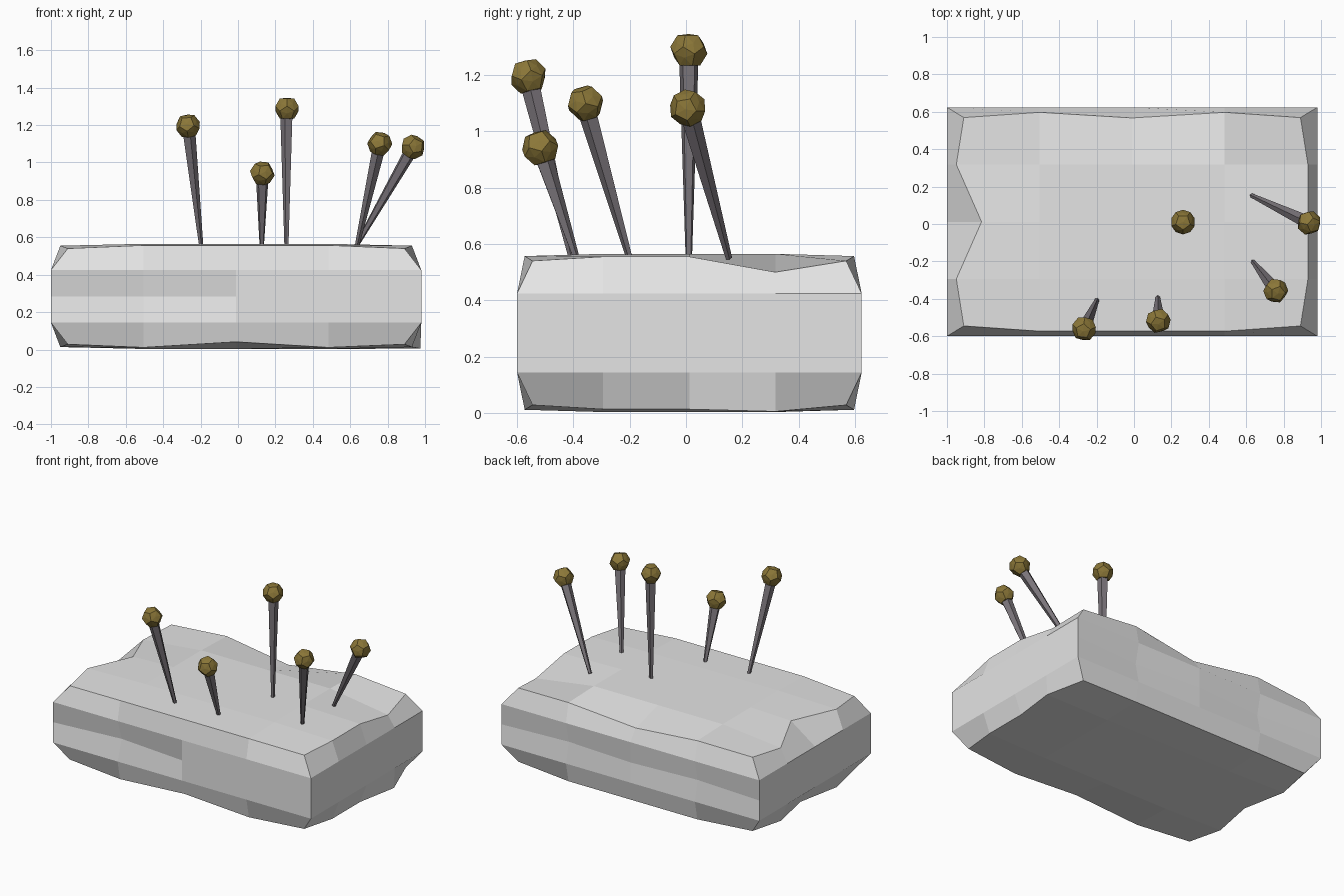
import bpy, bmesh
from mathutils import Vector, Matrix

if "Cube" in bpy.data.objects:
    bpy.data.objects.remove(bpy.data.objects["Cube"])


def material(name, rgb):
    m = bpy.data.materials.new(name)
    m.diffuse_color = (*rgb, 1)
    m.use_nodes = True
    m.node_tree.nodes["Principled BSDF"].inputs["Base Color"].default_value = m.diffuse_color
    return m


CLOTH = material("pale grey cloth", (0.78, 0.78, 0.78))
STEEL = material("dark steel", (0.20, 0.18, 0.20))
BRASS = material("dull brass", (0.26, 0.185, 0.04))


def add_object(name, bm, mat):
    bmesh.ops.recalc_face_normals(bm, faces=bm.faces)
    mesh = bpy.data.meshes.new(name)
    bm.to_mesh(mesh)
    bm.free()
    mesh.materials.append(mat)
    ob = bpy.data.objects.new(name, mesh)
    bpy.context.collection.objects.link(ob)
    return ob


# Cushion: 4x4x4 box with pulled-in rims and a few pressed dents
# dents keyed by grid position (-2..2 per axis), value is the shift
DENTS = {
    (-2, 0, 2): (0.135, 0, 0), (-2, 1, 2): (0, 0, -0.035),
    (0, 2, 2): (0, -0.03, -0.055), (2, 1, 2): (0, 0, -0.055),
    (0, -2, -2): (0, 0, 0.03), (-1, -2, 0): (0, 0.045, 0),
    (2, 1, -2): (0.045, 0, -0.008), (-2, 0, -2): (0.06, 0, 0),
    (1, 2, 0): (0, -0.03, 0), (-1, 2, 0): (0, -0.03, 0),
}
bm = bmesh.new()
bmesh.ops.create_cube(bm, size=2)
bmesh.ops.subdivide_edges(bm, edges=bm.edges[:], cuts=3, use_grid_fill=True)
for v in bm.verts:
    u, w, h = v.co
    key = tuple(round(c * 2) for c in v.co)
    x, y, z = -0.01 + 0.99 * u, 0.012 + 0.612 * w, 0.284 + 0.281 * h
    if abs(key[2]) == 2:
        side, end = abs(key[0]) == 2, abs(key[1]) == 2
        dx, dy, dz = 0, 0, 0
        if side and end:
            dx, dy, dz = 0.09, 0.055, 0.025
        elif side:
            dx, dz = 0.05, 0.01
        elif end:
            dy, dz = 0.027, 0.008
        x, y, z = x - dx * u, y - dy * w, z - dz * h
    v.co = Vector((x, y, z)) + Vector(DENTS.get(key, (0, 0, 0)))
add_object("cushion", bm, CLOTH)


# Pins: tapered five-sided shaft with a twelve-sided faceted head
def pin(number, base, head):
    base, head = Vector(base), Vector(head)
    axis = head - base
    turn = axis.to_track_quat('Z', 'Y').to_matrix().to_4x4()

    bm = bmesh.new()
    bmesh.ops.create_cone(bm, cap_ends=True, segments=5, radius1=0.012,
                          radius2=0.037, depth=axis.length,
                          matrix=Matrix.Translation((base + head) / 2) @ turn)
    add_object(f"pin_shaft_{number}", bm, STEEL)

    ico = bmesh.new()
    bmesh.ops.create_icosphere(ico, subdivisions=1, radius=1)
    points = [f.calc_center_median().normalized() * 0.067 for f in ico.faces]
    points += [v.co.normalized() * 0.058 for v in ico.verts]
    ico.free()
    bm = bmesh.new()
    for p in points:
        bm.verts.new(p)
    bmesh.ops.convex_hull(bm, input=bm.verts[:])
    bm.transform(Matrix.Translation(head) @ turn)
    add_object(f"pin_head_{number}", bm, BRASS)


PINS = [
    ((-0.197, -0.405, 0.55), (-0.267, -0.56, 1.195)),
    ((0.127, -0.39, 0.55), (0.13, -0.518, 0.942)),
    ((0.26, 0.01, 0.55), (0.262, 0.01, 1.288)),
    ((0.635, -0.2, 0.55), (0.758, -0.357, 1.10)),
    ((0.63, 0.152, 0.55), (0.936, 0.006, 1.083)),
]
for i, (b, h) in enumerate(PINS, 1):
    pin(i, b, h)
